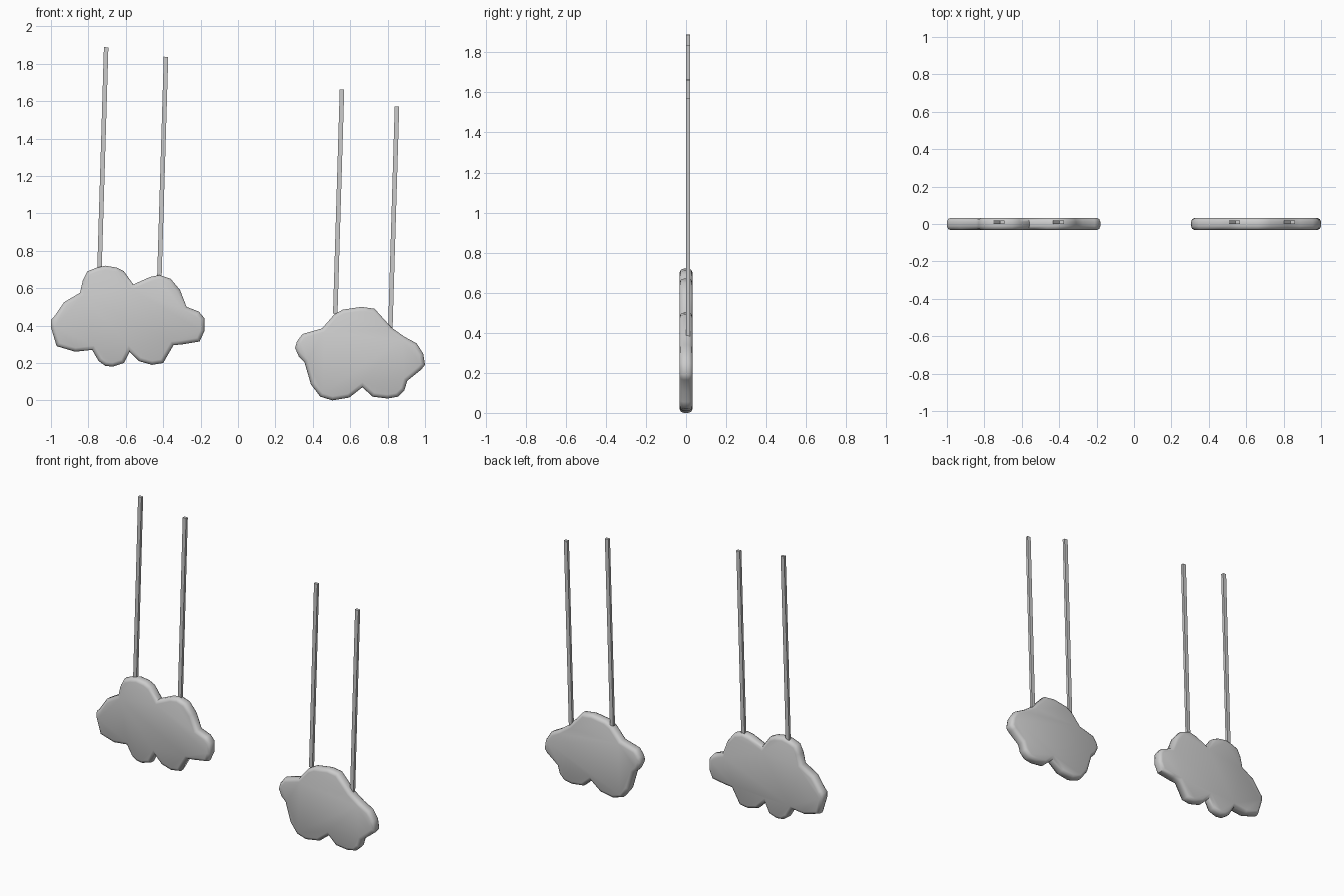
import bpy, bmesh, math
from mathutils import Vector

if "Cube" in bpy.data.objects:
    bpy.data.objects.remove(bpy.data.objects["Cube"])

HALF_DEPTH = 0.033


def finish(name, bm, angle):
    bmesh.ops.recalc_face_normals(bm, faces=bm.faces)
    mesh = bpy.data.meshes.new(name)
    bm.to_mesh(mesh)
    bm.free()
    obj = bpy.data.objects.new(name, mesh)
    bpy.context.collection.objects.link(obj)
    if angle:
        bpy.ops.object.select_all(action='DESELECT')
        obj.select_set(True)
        bpy.context.view_layer.objects.active = obj
        bpy.ops.object.shade_smooth_by_angle(angle=math.radians(angle))
    return obj


def cloud(name, outline):
    # flat outline extruded to a slab, with both rims rounded
    bm = bmesh.new()
    front = bm.faces.new([bm.verts.new((x, -HALF_DEPTH, z)) for x, z in outline])
    res = bmesh.ops.extrude_face_region(bm, geom=[front], use_keep_orig=True)
    moved = [g for g in res["geom"] if isinstance(g, bmesh.types.BMVert)]
    bmesh.ops.translate(bm, verts=moved, vec=(0, 2 * HALF_DEPTH, 0))
    bmesh.ops.recalc_face_normals(bm, faces=bm.faces)
    rims = [e for e in bm.edges
            if abs(e.verts[0].co.y - e.verts[1].co.y) < 1e-5]
    bmesh.ops.bevel(bm, geom=rims, offset=0.021, segments=2, profile=0.5,
                    affect='EDGES', clamp_overlap=False)
    return finish(name, bm, 50)


def string(name, bottom, top):
    # slim rectangular bar between two points
    a = Vector((bottom[0], 0.01, bottom[1]))
    b = Vector((top[0], 0.01, top[1]))
    bm = bmesh.new()
    bmesh.ops.create_cube(bm, size=1)
    bmesh.ops.scale(bm, vec=(0.024, 0.018, (b - a).length), verts=bm.verts)
    obj = finish(name, bm, 0)
    obj.location = (a + b) / 2
    obj.rotation_euler.y = math.atan2(b.x - a.x, b.z - a.z)
    return obj


# left cloud
cloud("left_cloud", [
    (-1, .43), (-1, .39), (-.97, .29), (-.87, .26), (-.78, .27), (-.745, .21),
    (-.71, .185), (-.67, .18), (-.61, .20), (-.58, .26), (-.53, .21),
    (-.46, .19), (-.40, .20), (-.345, .295), (-.295, .30), (-.205, .315),
    (-.18, .37), (-.18, .44), (-.21, .475), (-.275, .50), (-.31, .59),
    (-.36, .65), (-.42, .67), (-.47, .66), (-.56, .62), (-.61, .69),
    (-.65, .71), (-.71, .72), (-.755, .71), (-.805, .69), (-.83, .64),
    (-.845, .575), (-.93, .525), (-.985, .445)])

# right cloud
cloud("right_cloud", [
    (.305, .28), (.315, .315), (.345, .355), (.45, .385), (.515, .46),
    (.56, .485), (.66, .50), (.73, .49), (.82, .39), (.89, .34), (.955, .305),
    (.99, .25), (1, .19), (.98, .165), (.905, .105), (.89, .055), (.855, .02),
    (.80, .01), (.72, .02), (.665, .07), (.595, .015), (.505, 0), (.44, .02),
    (.39, .085), (.355, .205), (.325, .235)])

# hanging strings, all leaning the same way
tops = [("left_cloud_string_a", -.705, 1.888), ("left_cloud_string_b", -.385, 1.837),
        ("right_cloud_string_a", .556, 1.663), ("right_cloud_string_b", .85, 1.572)]
for name, x, z in tops:
    string(name, (x - .036, z - 1.2), (x, z))
